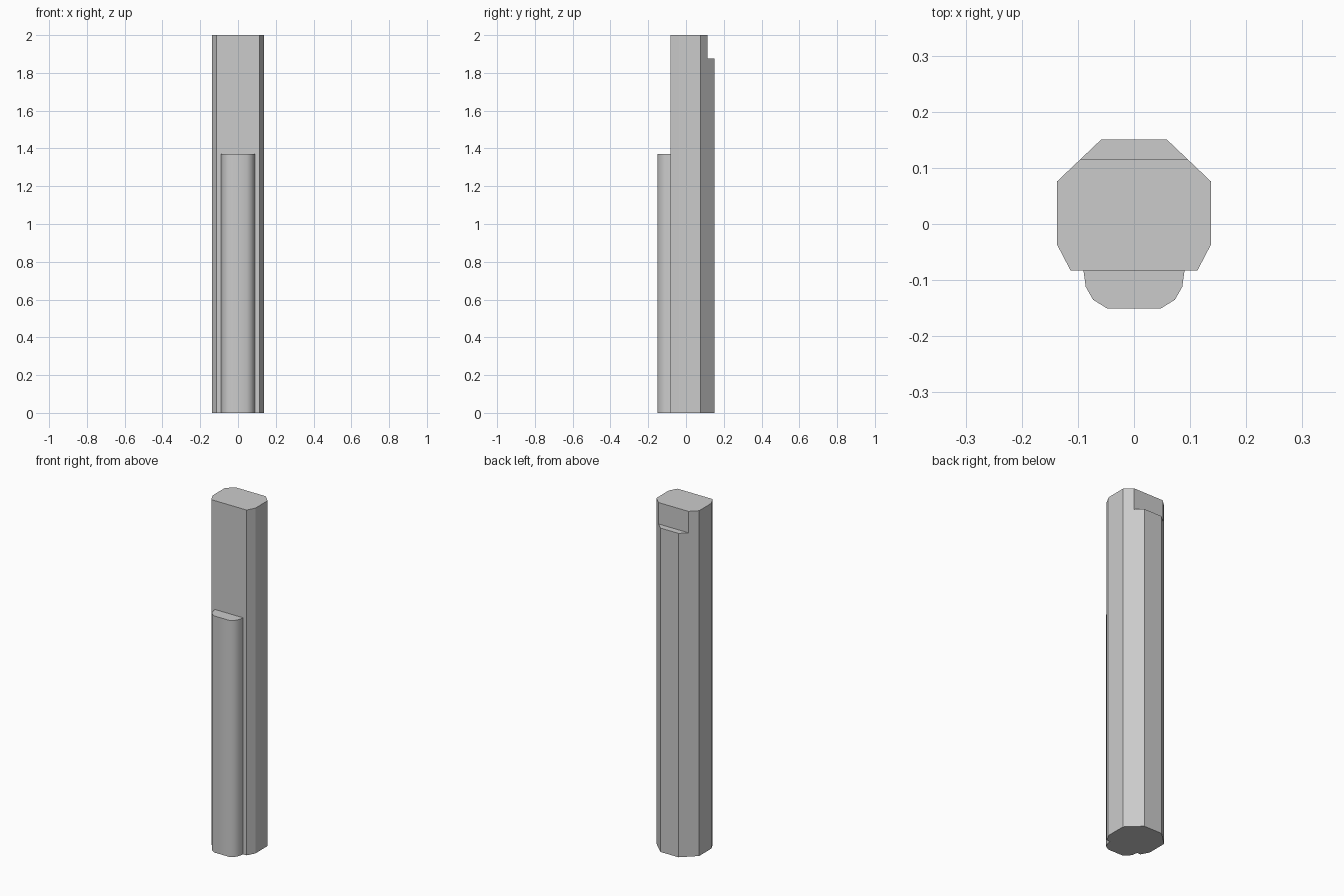
import bpy, bmesh, math

if "Cube" in bpy.data.objects:
    bpy.data.objects.remove(bpy.data.objects["Cube"])


def prism(name, half, z0, z1):
    """Extrude a profile given by its right half (front to back), mirrored in x."""
    outline = half + [(-x, y) for x, y in reversed(half)]
    bm = bmesh.new()
    base = bm.faces.new([bm.verts.new((x, y, z0)) for x, y in outline])
    top = bmesh.ops.extrude_face_region(bm, geom=[base], use_keep_orig=True)
    verts = [g for g in top["geom"] if isinstance(g, bmesh.types.BMVert)]
    bmesh.ops.translate(bm, verts=verts, vec=(0, 0, z1 - z0))
    bmesh.ops.recalc_face_normals(bm, faces=bm.faces)
    mesh = bpy.data.meshes.new(name)
    bm.to_mesh(mesh)
    bm.free()
    obj = bpy.data.objects.new(name, mesh)
    bpy.context.collection.objects.link(obj)
    return obj


def activate(obj):
    bpy.ops.object.select_all(action='DESELECT')
    obj.select_set(True)
    bpy.context.view_layer.objects.active = obj


# Faceted main post
post = prism("post_body", [(0.113, -0.083), (0.137, -0.037), (0.137, 0.076),
                           (0.058, 0.151)], 0, 2.0)

# Step cut across the top of the back
cutter = prism("step_cutter", [(0.3, 0.115), (0.3, 0.3)], 1.876, 2.2)
cutter.hide_render = True
cut = post.modifiers.new("back_step", 'BOOLEAN')
cut.operation = 'DIFFERENCE'
cut.solver = 'EXACT'
cut.object = cutter
activate(post)
bpy.ops.object.modifier_apply(modifier=cut.name)
bpy.data.objects.remove(cutter, do_unlink=True)

# Rounded rail running up the lower front
rail = prism("front_rail", [(0.047, -0.151), (0.073, -0.135), (0.086, -0.112),
                            (0.09, -0.083)], 0, 1.37)
activate(rail)
bpy.ops.object.shade_smooth_by_angle(angle=math.radians(40))
